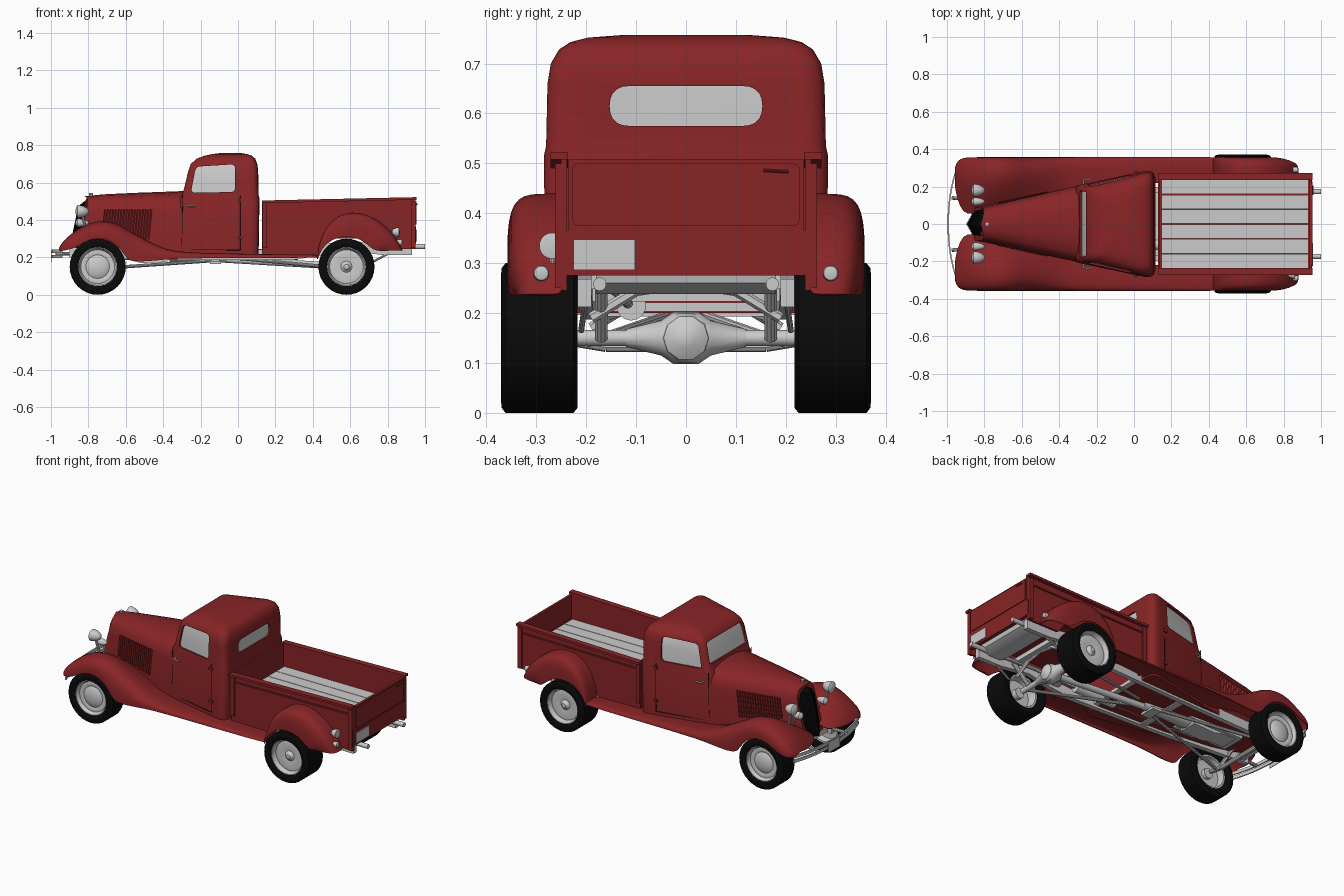
import bpy, bmesh, math
from mathutils import Vector

if "Cube" in bpy.data.objects:
    bpy.data.objects.remove(bpy.data.objects["Cube"])


def material(name, rgb):
    m = bpy.data.materials.new(name)
    m.diffuse_color = (*rgb, 1)
    m.use_nodes = True
    m.node_tree.nodes["Principled BSDF"].inputs["Base Color"].default_value = m.diffuse_color
    return m


RED = material("red_paint", (0.25, 0.018, 0.02))
BLACK = material("black_rubber", (0.003, 0.003, 0.003))


def finish(name, bm, mat=None, mirror=False):
    bmesh.ops.remove_doubles(bm, verts=bm.verts, dist=1e-5)
    bmesh.ops.recalc_face_normals(bm, faces=bm.faces)
    me = bpy.data.meshes.new(name)
    bm.to_mesh(me)
    bm.free()
    ob = bpy.data.objects.new(name, me)
    bpy.context.collection.objects.link(ob)
    if mat:
        me.materials.append(mat)
    if mirror:
        ob.modifiers.new("mirror", 'MIRROR').use_axis = (False, True, False)
    return ob


def loft(name, rings, mat=None, mirror=False, close=True, loop=False):
    bm = bmesh.new()
    vs = [[bm.verts.new(p) for p in r] for r in rings]
    n, m = len(rings[0]), len(rings)
    for i in range(m if loop else m - 1):
        a, b = vs[i], vs[(i + 1) % m]
        for j in range(n if close else n - 1):
            k = (j + 1) % n
            bm.faces.new((a[j], a[k], b[k], b[j]))
    if close and not loop:
        bm.faces.new(vs[0])
        bm.faces.new(vs[-1])
    return finish(name, bm, mat, mirror)


def prism(name, pts, axis, lo, hi, mat=None, mirror=False):
    put = {'x': lambda p, d: (d, p[0], p[1]), 'y': lambda p, d: (p[0], d, p[1])}[axis]
    return loft(name, [[put(p, d) for p in pts] for d in (lo, hi)], mat, mirror)


def box(name, lo, hi, mat=None, mirror=False):
    pts = [(lo[0], lo[2]), (hi[0], lo[2]), (hi[0], hi[2]), (lo[0], hi[2])]
    return prism(name, pts, 'y', lo[1], hi[1], mat, mirror)


def lathe(name, prof, c, axis, mat=None, mirror=False, n=32, loop=False):
    rings = []
    for i in range(n):
        t = 2 * math.pi * i / n
        u, v = math.cos(t), math.sin(t)
        rings.append([(c[0] + a, c[1] + r * u, c[2] + r * v) if axis == 'x' else
                      (c[0] + r * u, c[1] + a, c[2] + r * v) for a, r in prof])
    return loft(name, rings, mat, mirror, close=loop, loop=True)


def tube(name, pts, r, mat=None, mirror=False, n=10, r2=None):
    bm = bmesh.new()
    for a, b in zip(pts, pts[1:]):
        a, b = Vector(a), Vector(b)
        mtx = (b - a).to_track_quat('Z', 'Y').to_matrix().to_4x4()
        mtx.translation = (a + b) / 2
        bmesh.ops.create_cone(bm, cap_ends=True, segments=n, radius1=r, radius2=r2 or r,
                              depth=(b - a).length, matrix=mtx)
    return finish(name, bm, mat, mirror)


def bar(name, pts, a, b, mat=None, mirror=False):
    a, b = Vector(a), Vector(b)
    return loft(name, [[Vector(p) + s * a + t * b for s, t in ((1, 1), (1, -1), (-1, -1), (-1, 1))]
                       for p in pts], mat, mirror)


def rounded(pts, radii, n=5):
    out = []
    for i, p in enumerate(pts):
        r = radii[i] if isinstance(radii, tuple) else radii
        p, a, b = Vector(p), Vector(pts[i - 1]), Vector(pts[(i + 1) % len(pts)])
        p0, p1 = p + (a - p).normalized() * r, p + (b - p).normalized() * r
        out += [p0 * (1 - k / n) ** 2 + p * 2 * (k / n) * (1 - k / n) + p1 * (k / n) ** 2 for k in range(n + 1)]
    return out


def boolean(ob, cutter, op):
    m = ob.modifiers.new("cut", 'BOOLEAN')
    m.object, m.operation, m.solver = cutter, op, 'EXACT'


# Cab: stacked rounded outlines (z, front x, back x, front half width, back half width)
LEVELS = [(.20, -.33, .11, .20, .292), (.515, -.31, .115, .205, .295), (.535, -.297, .11, .201, .291),
          (.66, -.267, .108, .198, .289), (.70, -.252, .103, .19, .283), (.728, -.22, .092, .175, .268),
          (.743, -.18, .075, .155, .247), (.752, -.14, .05, .125, .215), (.757, -.10, .02, .08, .15)]


def cab(name, d, mat):
    rings = []
    for z, xf, xb, wf, wb in LEVELS:
        xf, xb, wf, wb = xf + d, xb - d, wf - d, wb - d
        out = rounded([(xf, -wf), (xb, -wb), (xb, wb), (xf, wf)], (.03, .06, .06, .03))
        rings.append([(p.x, p.y, z - d) for p in out])
    return loft(name, rings, mat)


body = cab("cab", 0, RED)
side_win = rounded([(-.252, .545), (-.015, .55), (-.015, .698), (-.225, .685)], .025)
rear_win = rounded([(-.153, .575), (.153, .575), (.153, .655), (-.153, .655)], .04)
front_win = rounded([(-.18, .568), (.18, .568), (.17, .69), (-.17, .69)], .02)
cutters = []
for nm, pts, axis, lo, hi in (("side", side_win, 'y', -.5, .5), ("rear", rear_win, 'x', .02, .3),
                              ("front", front_win, 'x', -.5, -.15)):
    c = prism(nm + "_window_cutter", pts, axis, lo, hi)
    c.hide_render = True
    cutters.append(c)
    boolean(body, c, 'DIFFERENCE')
    boolean(cab(nm + "_glass", .009, None), c, 'INTERSECT')


# Door seams, hinges and handles
def side_y(x):
    return .2 + (x + .32) * .217


seam = [(-.295, .53), (-.30, .26), (-.285, .24), (.012, .24), (.012, .53)]
tube("door_seam", [(x, side_y(x), z) for x, z in seam], .002, BLACK, True, 6)
for z in (.30, .50):
    box("door_hinge", (.0, .255, z), (.025, .282, z + .015), RED, True)
tube("door_handle", [(-.27, .205, .475), (-.27, .235, .475), (-.23, .24, .475)], .005, None, True)

# Hood: slanted sections (x, half width, top, bottom, slant, nose point)
rings = []
for x, w, zt, zb, s, nose in [(-.25, .213, .557, .2, 0, 0), (-.33, .197, .553, .2, 0, 0), (-.55, .145, .545, .21, .08, 0),
                              (-.72, .104, .537, .22, .2, 0), (-.79, .087, .527, .23, .25, .03)]:
    half = [(w, zb), (w, zt - .11), (.94 * w, zt - .055), (.75 * w, zt - .022), (.4 * w, zt - .006), (0, zt)]
    half += [(-y, z) for y, z in half[-2::-1]]
    rings.append([(x - s * (zt - z) - nose * (1 - abs(y) / w), y, z) for y, z in half])
loft("hood", rings, RED)
for i in range(18):
    x = -.71 + i * .0145
    f = lambda q: .199 + (q + .33) * .223
    bar("hood_louver", [(x - .015, f(x - .015), .33 - i * .002), (x, f(x), .455)],
        (.0035, -.002, 0), (0, .003, 0), RED, True)
tube("radiator_cap", [(-.785, 0, .52), (-.785, 0, .543)], .011)

# Pointed grille with upright bars
G = [(.23, .05), (.32, .068), (.44, .076), (.485, .064), (.505, .035)]
gx = lambda z: -.79 - .25 * (.527 - z)
loft("grille", [[(gx(z) - .045 * w / .076, 0, z), (gx(z), w, z), (gx(z), -w, z)] for z, w in G], BLACK)
for t in (.0, .2, .4, .6, .8, 1):
    tube("grille_bar", [(gx(z) - .046 * w / .076 * (1 - t), w * t, z) for z, w in G[:4]], .0035, BLACK, True, 5)


# Fenders: rows of (crown x, crown z, lip x, lip z, inner y, inner z, outer y)
def fender(name, rows):
    rings = []
    for xc, zc, xo, zo, yi, zi, yo in rows:
        ring = []
        for u, v in ((0, None), (.3, None), (.6, 0), (.82, .07), (.95, .27), (1, .6), (1, 1)):
            z = zi + (zc - zi) * (.6 if u else 0) if v is None else zc + (zo - zc) * v
            ring.append((xc + (xo - xc) * (v or 0), yi + (yo - yi) * u, z))
        rings.append(ring)
    ob = loft(name, rings, RED, close=False)
    ob.modifiers.new("smooth", 'SUBSURF').levels = 1
    ob.modifiers.new("sheet", 'SOLIDIFY').thickness = .006
    ob.modifiers.new("mirror", 'MIRROR').use_axis = (False, True, False)


fender("front_fender_and_running_board", [
    (-.958, .25, -.958, .235, .2, .24, .30), (-.945, .275, -.945, .235, .13, .245, .338),
    (-.915, .31, -.915, .24, .06, .25, .354), (-.87, .347, -.87, .25, .05, .265, .357),
    (-.80, .388, -.80, .297, .07, .29, .357), (-.72, .403, -.72, .31, .09, .30, .357),
    (-.65, .386, -.65, .275, .105, .30, .357), (-.60, .36, -.605, .21, .12, .29, .357),
    (-.55, .33, -.58, .175, .13, .28, .357), (-.46, .28, -.47, .18, .155, .25, .357),
    (-.38, .243, -.38, .19, .175, .225, .357), (-.28, .222, -.28, .197, .19, .215, .357),
    (.43, .215, .425, .197, .24, .212, .357)])
fender("rear_fender", [(x, z, xo, zo, .24, z, y) for x, z, xo, zo, y in [
    (.42, .2, .423, .19, .354), (.437, .295, .43, .205, .358), (.475, .372, .45, .25, .358),
    (.535, .425, .50, .298, .358), (.61, .445, .58, .318, .358), (.695, .43, .66, .298, .358),
    (.78, .38, .71, .25, .358), (.845, .31, .735, .238, .356), (.88, .238, .755, .234, .34)]])

# Cargo bed
prism("bed_side", [(.13, .50), (.95, .518), (.95, .245), (.74, .245), (.70, .30), (.46, .30), (.41, .20), (.13, .215)],
      'y', .238, .25, RED, True)
bar("bed_top_rail", [(.128, .254, .497), (.955, .254, .515)], (0, .018, 0), (0, 0, .007), RED, True)
bar("bed_side_rib", [(.13, .252, .455), (.95, .252, .465)], (0, .005, 0), (0, 0, .004), RED, True)
for x in (.13, .925):
    box("bed_corner_post", (x, .245, .25), (x + .025, .262, .50), RED, True)
box("bed_front_wall", (.128, -.245, .22), (.14, .245, .505), RED)
box("bed_floor", (.13, -.24, .345), (.945, .24, .352), RED)
for i in range(6):
    y = -.236 + i * .0792
    box("floor_plank", (.146, y, .35), (.934, y + .0755, .362))
box("tailgate", (.935, -.235, .28), (.95, .235, .508), RED)
gate = rounded([(-.228, .375), (.228, .375), (.228, .50), (-.228, .50)], .015)
prism("tailgate_panel", gate, 'x', .945, .955, RED)
box("rear_sill", (.93, -.25, .275), (.952, .25, .365), RED)
box("rear_plate", (.952, -.225, .286), (.957, -.102, .347))
tube("tailgate_handle", [(.957, .155, .486), (.957, .205, .483)], .003, RED)


# Wheels
def wheel(name, x, y0, y1, hub):
    w = y1 - y0
    tire = [(.1, .10), (.02, .122), (.01, .14), (.06, .15), (.94, .15), (.99, .14), (1, .122), (.94, .104), (.8, .098)]
    rim = [(.86, 0), (.85, hub * .6), (.78, hub), (.74, hub + .008), (.78, .075), (.76, .09), (.93, .1),
           (.93, .105), (.7, .1), (.15, .1), (.15, .09), (.5, .085), (.5, .03), (.3, .03), (.3, 0)]
    for part, prof, mat, lp in (("tire", tire, BLACK, True), ("rim", rim, None, False)):
        lathe(f"{name}_{part}", [(y0 + a * w, r) for a, r in prof], (x, 0, .15), 'y', mat, True, 32, lp)


wheel("front", -.75, .235, .352, .055)
wheel("rear", .58, .216, .371, .022)

# Lamps and horns
bullet = [(-.04, 0), (-.036, .6), (-.027, 1), (-.018, 1), (.005, .85), (.025, .5), (.035, 0)]
for nm, y, z, r in (("headlight", .18, .445, .034), ("horn", .12, .385, .022)):
    lathe(nm, [(a, b * r) for a, b in bullet], (-.83, y, z), 'x', None, True, 20)
tube("headlight_stand", [(-.83, .18, .42), (-.81, .17, .33)], .008, None, True)
tube("horn_stand", [(-.82, .12, .38), (-.80, .12, .29)], .005, None, True)
lathe("tail_lamp", [(-.03, 0), (-.025, .015), (0, .026), (.01, .026), (.014, 0)], (.85, -.268, .335), 'x')
tube("tail_lamp_bracket", [(.83, -.245, .33), (.84, -.268, .30), (.84, -.268, .335)], .006)
lathe("rear_marker_lamp", [(-.05, 0), (-.04, .012), (0, .016), (.006, .014), (.01, 0)], (.87, .29, .28), 'x', None, True, 16)

# Bumper and pipe ends
arc = [(-.993 + .05 * (i / 8) ** 2.2, .31 * i / 8) for i in range(9)]
for z in (.205, .232):
    bar("front_bumper_bar", [(x, y, z) for x, y in arc], (.004, 0, 0), (0, 0, .009), None, True)
tube("bumper_bracket", [(-.975, .14, .22), (-.88, .13, .22)], .01, None, True)
box("front_plate", (-1, -.055, .175), (-.996, .055, .235))
tube("exhaust_tip", [(.84, .173, .258), (1, .173, .258)], .0135, None, True, 14)

# Chassis
bar("frame_rail", [(-.9, .13, .225), (-.3, .165, .215), (.3, .19, .215), (.42, .2, .235), (.58, .203, .265),
                   (.78, .203, .24), (.93, .203, .24)], (0, .014, 0), (0, 0, .028), None, True)
for x, w, z in ((-.85, .13, .215), (-.2, .17, .205), (.12, .18, .215), (.4, .19, .235), (.68, .2, .26)):
    box("cross_member", (x - .02, -w, z - .012), (x + .02, w, z + .015))
prism("fuel_tank", [(.74, .30), (.925, .30), (.915, .26), (.87, .238), (.79, .238), (.75, .26)], 'y', -.18, .18)
tube("rear_axle", [(.58, -.24, .15), (.58, .24, .15)], .016, None, False, 14)
lathe("differential", [(-.12, .018), (-.05, .035), (-.025, .052), (.025, .052), (.05, .035), (.12, .018)],
      (.58, 0, .15), 'y', None, False, 12)
lathe("differential_cover", [(-.05, .03), (.02, .052), (.04, .045), (.055, .02), (.058, 0)], (.58, 0, .15), 'x', None, False, 10)
tube("front_axle", [(-.75, -.25, .15), (-.75, -.16, .135), (-.75, .16, .135), (-.75, .25, .15)], .013)
tube("drive_shaft", [(-.08, 0, .19), (.56, 0, .152)], .018, None, False, 12)
tube("front_radius_rod", [(-.75, .2, .14), (-.1, .02, .185)], .009, None, True)
tube("rear_radius_rod", [(.58, .2, .14), (0, .04, .195)], .009, None, True)
for x, z in ((-.77, .17), (.66, .19)):
    tube("leaf_spring", [(x, .0, z + .07), (x, .1, z + .055), (x, .19, z)], .011, None, True, 6)
tube("rear_shock", [(.60, .17, .15), (.70, .17, .25)], .013, None, True)
tube("rear_support_strut", [(.70, .21, .165), (.83, .20, .235)], .006, None, True)
box("engine_block", (-.70, -.075, .19), (-.34, .075, .32))
prism("oil_pan", [(-.68, .2), (-.36, .2), (-.38, .175), (-.52, .17), (-.58, .185), (-.67, .185)], 'y', -.055, .055)
tube("gearbox", [(-.36, 0, .235), (-.06, 0, .2)], .065, None, False, 12, .028)
box("gearbox_mount", (-.15, -.05, .165), (-.09, .05, .18))
tube("muffler", [(.05, -.11, .215), (.32, -.11, .215)], .03, None, False, 14)
tube("exhaust_pipe", [(-.5, -.1, .21), (.05, -.11, .21), (.45, -.12, .225), (.58, -.14, .245), (.86, -.173, .258)], .011)

# Apply modifiers, remove cutters, shade
bpy.context.view_layer.update()
parts = [o for o in bpy.data.objects if o not in cutters]
bpy.ops.object.select_all(action='DESELECT')
for o in parts:
    o.select_set(True)
bpy.context.view_layer.objects.active = parts[0]
bpy.ops.object.convert(target='MESH')
bpy.ops.object.shade_smooth_by_angle(angle=math.radians(35))
for c in cutters:
    bpy.data.objects.remove(c)
